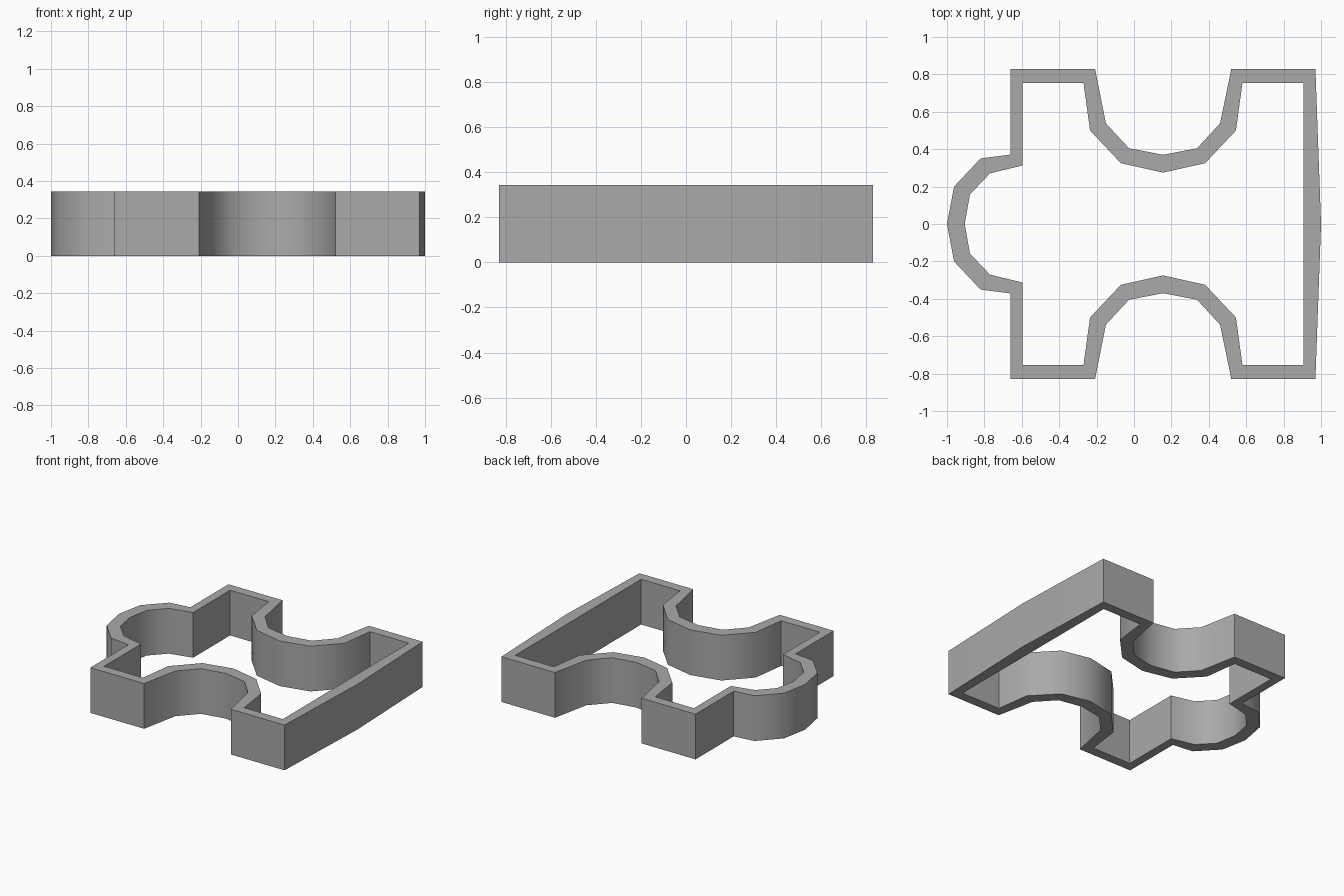
import bpy
import bmesh
import math

if "Cube" in bpy.data.objects:
    bpy.data.objects.remove(bpy.data.objects["Cube"])

HEIGHT = 0.343

# Half outlines (back side, y >= 0), from the right edge to the left knob
OUTER = [(1.0, 0), (0.97, 0.828), (0.52, 0.828), (0.46, 0.538), (0.337, 0.405),
         (0.156, 0.37), (-0.027, 0.405), (-0.15, 0.538), (-0.208, 0.828),
         (-0.66, 0.828), (-0.66, 0.371), (-0.82, 0.351), (-0.962, 0.2), (-1.0, 0)]
INNER = [(0.905, 0), (0.905, 0.755), (0.58, 0.755), (0.545, 0.5), (0.38, 0.325),
         (0.156, 0.275), (-0.07, 0.325), (-0.235, 0.5), (-0.27, 0.755),
         (-0.595, 0.755), (-0.595, 0.313), (-0.77, 0.271), (-0.877, 0.158), (-0.905, 0)]


def full_loop(half):
    """Mirror a half outline across the x axis into a closed loop."""
    return half + [(x, -y) for x, y in reversed(half[1:-1])]


def ring(bm, points, z):
    return [bm.verts.new((x, y, z)) for x, y in points]


# Wall of the jigsaw-shaped cutter: four vertex rings joined by quads
bm = bmesh.new()
outer, inner = full_loop(OUTER), full_loop(INNER)
rings = [ring(bm, outer, 0), ring(bm, outer, HEIGHT),
         ring(bm, inner, HEIGHT), ring(bm, inner, 0)]
n = len(outer)
for k in range(4):
    a, b = rings[k], rings[(k + 1) % 4]
    for i in range(n):
        j = (i + 1) % n
        bm.faces.new((a[i], a[j], b[j], b[i]))
bmesh.ops.recalc_face_normals(bm, faces=bm.faces[:])

mesh = bpy.data.meshes.new("puzzle_cutter_wall")
bm.to_mesh(mesh)
bm.free()
wall = bpy.data.objects.new("puzzle_cutter_wall", mesh)
bpy.context.collection.objects.link(wall)

# Plain grey
grey = bpy.data.materials.new("plain_grey")
grey.diffuse_color = (0.4, 0.4, 0.4, 1)
grey.use_nodes = True
grey.node_tree.nodes["Principled BSDF"].inputs["Base Color"].default_value = grey.diffuse_color
mesh.materials.append(grey)

# Smooth curves, sharp corners
bpy.context.view_layer.objects.active = wall
wall.select_set(True)
bpy.ops.object.shade_smooth_by_angle(angle=math.radians(40))
